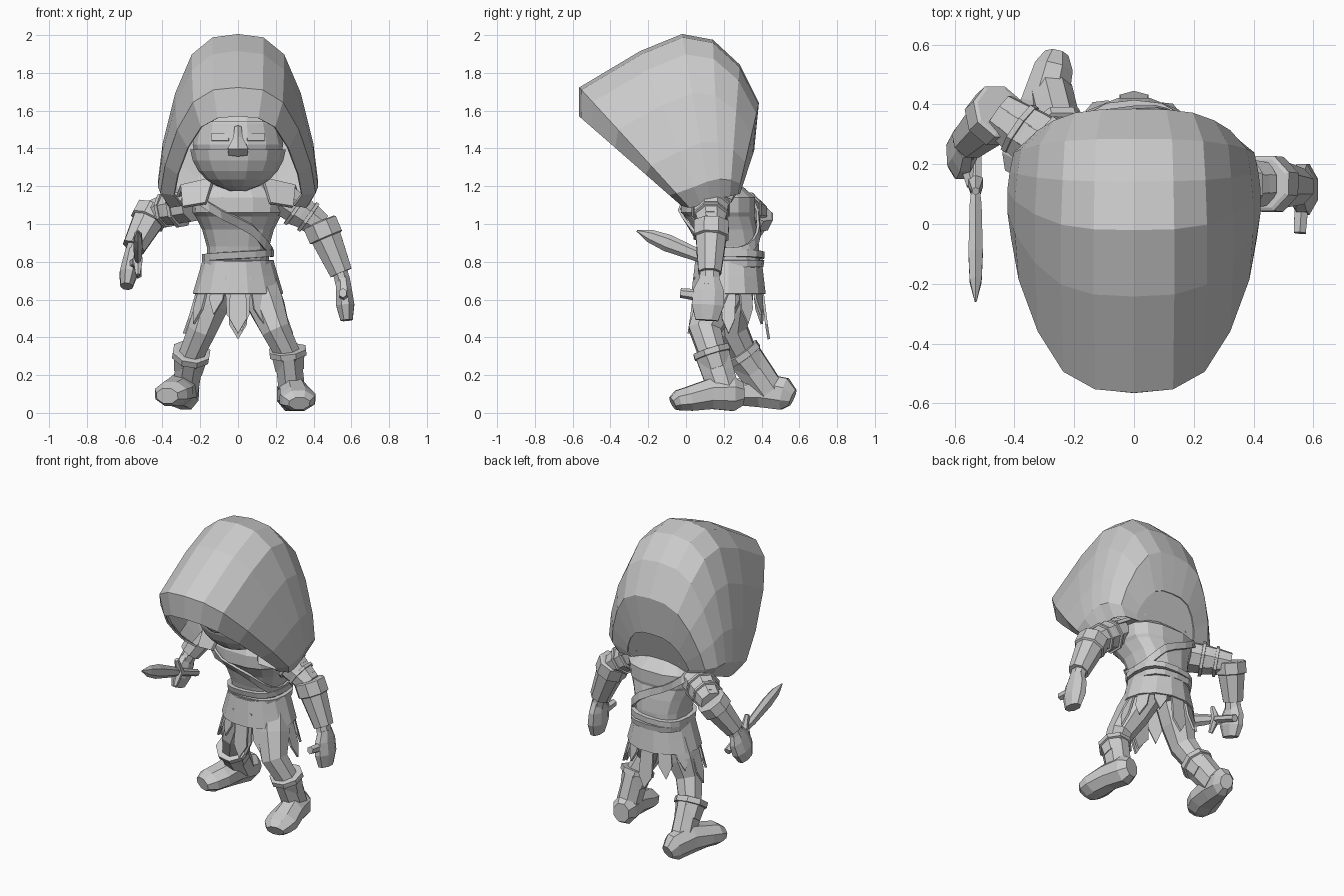
import bpy
import math
from mathutils import Vector as V

if "Cube" in bpy.data.objects:
    bpy.data.objects.remove(bpy.data.objects["Cube"])

GREY = bpy.data.materials.new("plain_grey")
GREY.use_nodes = True
GREY.diffuse_color = (0.6, 0.6, 0.6, 1)
GREY.node_tree.nodes["Principled BSDF"].inputs["Base Color"].default_value = (0.6, 0.6, 0.6, 1)


def make(name, verts, faces, thick=0):
    mesh = bpy.data.meshes.new(name)
    mesh.from_pydata([tuple(v) for v in verts], [], faces)
    mesh.materials.append(GREY)
    obj = bpy.data.objects.new(name, mesh)
    bpy.context.collection.objects.link(obj)
    if thick:
        mod = obj.modifiers.new("thickness", "SOLIDIFY")
        mod.thickness, mod.offset = thick, 0
    return obj


def loft(name, rings, closed=True, caps=True, thick=0):
    """Skin a list of equal-length point loops."""
    n = len(rings[0])
    span = n if closed else n - 1
    faces = [(r * n + i, r * n + (i + 1) % n, (r + 1) * n + (i + 1) % n, (r + 1) * n + i)
             for r in range(len(rings) - 1) for i in range(span)]
    if caps:
        faces += [tuple(range(n))[::-1], tuple((len(rings) - 1) * n + i for i in range(n))]
    return make(name, [p for ring in rings for p in ring], faces, thick)


def tube(name, stations, n=8, ref=(0, 1, 0)):
    """Limb along stations (x, y, z, radius across, radius along ref)."""
    pts = [V(s[:3]) for s in stations]
    rings = []
    for i, s in enumerate(stations):
        tan = (pts[min(i + 1, len(pts) - 1)] - pts[max(i - 1, 0)]).normalized()
        side = tan.cross(V(ref)).normalized()
        up = side.cross(tan)
        k = 1 / math.cos(math.pi / n)
        angles = [(j + 0.5) * math.tau / n for j in range(n)]
        rings.append([pts[i] + side * s[3] * k * math.cos(a) + up * s[4] * k * math.sin(a)
                      for a in angles])
    return loft(name, rings)


def along(a, b, t):
    return V(a).lerp(V(b), t)


def cuff(name, a, b, ra, rb, lip=0.012):
    """Band with a raised rim between two points."""
    return tube(name, [(*along(a, b, t), r, r) for t, r in
                       ((0, ra), (0.02, ra + lip), (0.3, ra + lip), (0.32, ra), (1, rb))])


# Torso: height, centre y, half width, half depth
BODY = [(0.7, 0.24, 0.15, 0.13), (0.8, 0.24, 0.165, 0.15), (0.88, 0.23, 0.165, 0.16),
        (0.97, 0.21, 0.19, 0.17), (1.04, 0.18, 0.225, 0.185), (1.06, 0.17, 0.24, 0.2),
        (1.14, 0.17, 0.25, 0.2), (1.2, 0.15, 0.17, 0.15), (1.27, 0.1, 0.1, 0.1)]


def body_point(a, z, grow=0.0):
    """Point on the rounded-box torso surface."""
    for lo, hi in zip(BODY, BODY[1:]):
        if z <= hi[0]:
            break
    t = (z - lo[0]) / (hi[0] - lo[0])
    cy, w, d = (lo[k] + (hi[k] - lo[k]) * t for k in (1, 2, 3))
    bend = lambda v: math.copysign(abs(v) ** 0.75, v)
    return V(((w + grow) * bend(math.cos(a)), cy + (d + grow) * bend(math.sin(a)), z))


def turn(n):
    return [i * math.tau / n for i in range(n)]


loft("torso", [[body_point(a, row[0]) for a in turn(14)] for row in BODY])

# Belts, and the strap running from right shoulder to left hip
for name, z, tilt in (("belt_lower", 0.79, 0.0), ("belt_upper", 0.835, 0.012)):
    loft(name, [[body_point(a, z + dz + tilt * math.cos(a), g) for a in turn(16)]
                for dz, g in ((-0.02, 0), (-0.018, 0.025), (0.018, 0.025), (0.02, 0))], caps=False)
for name, sign in (("chest_strap", -1),):
    loft(name, [[body_point(a, 1.01 + sign * 0.16 * math.cos(a) + dz, 0.012) for a in turn(24)]
                for dz in (-0.025, 0.025)], caps=False, thick=0.015)

# Hood: arches fanned from the face rim to the back
ARCH = [(0, 0), (0.02, 0.13), (0.12, 0.235), (0.35, 0.32), (0.65, 0.385), (0.88, 0.41), (1, 0.36)]
FAN = [(-0.56, 1.57, -0.02, 1.1, 0.82), (-0.56, 1.72, 0.02, 1.09, 0.99),
       (-0.24, 1.91, 0.08, 1.1, 1.02), (-0.02, 2.0, 0.13, 1.12, 1.02),
       (0.14, 1.97, 0.18, 1.14, 1.0), (0.28, 1.84, 0.23, 1.15, 0.97),
       (0.38, 1.64, 0.27, 1.16, 0.83), (0.355, 1.39, 0.28, 1.16, 0.55)]
hood = []
for ty, tz, by, bz, k in FAN:
    half = [(x * k, ty + (by - ty) * s, tz + (bz - tz) * s) for s, x in ARCH]
    hood.append([(-x, y, z) for x, y, z in half[:0:-1]] + half)
n = len(hood[0])
shell = loft("hood", hood, closed=False, caps=False, thick=0.012)
make("hood_back", hood[-1], [tuple(range(n))])

# Head, face wrap, brow band, eyes and nose
def oval(name, c, r, lo, hi, rows=6, n=14):
    rings = []
    for j in range(rows + 1):
        e = lo + (hi - lo) * j / rows
        rings.append([(c[0] + r[0] * math.cos(e) * math.cos(a), c[1] + r[1] * math.cos(e) * math.sin(a),
                       c[2] + r[2] * math.sin(e)) for a in turn(n)])
    return loft(name, rings)


CENTRE = (0, -0.01, 1.42)
oval("head", CENTRE, (0.24, 0.21, 0.25), -1.4, 1.4)
oval("face_wrap", CENTRE, (0.255, 0.23, 0.245), -1.35, -0.1, 5)
oval("brow_band", CENTRE, (0.25, 0.22, 0.25), 0.5, 0.85, 1)
tube("nose", [(0, -0.2, 1.51, 0.018, 0.02), (0, -0.235, 1.45, 0.025, 0.03),
              (0, -0.25, 1.4, 0.055, 0.04), (0, -0.23, 1.37, 0.05, 0.02)], 6)
for side, s in (("left", 1), ("right", -1)):
    make(side + "_eye", [(s * x, y, z) for x, y, z in
         ((0.05, -0.215, 1.44), (0.14, -0.185, 1.44), (0.14, -0.175, 1.48), (0.05, -0.205, 1.48))],
         [(0, 1, 2, 3)], 0.008)
    # Collar flaps over the shoulders
    make(side + "_collar_flap", [(s * x, y, z) for x, y, z in
         ((0.13, 0.02, 1.24), (0.17, -0.03, 1.11), (0.29, 0.0, 1.09), (0.3, 0.08, 1.2),
          (0.33, 0.24, 1.12), (0.16, 0.3, 1.22))], [(0, 1, 2, 3), (0, 3, 4, 5)], 0.02)


# Arms: shoulder, elbow, wrist, finger end
def arm(side, shoulder, elbow, wrist, tip, thumb, ref):
    tube(side + "_upper_arm", [(*shoulder, 0.085, 0.1), (*along(shoulder, elbow, 0.5), 0.08, 0.09),
                               (*elbow, 0.065, 0.07)])
    for k, t in enumerate((0.3, 0.62)):
        cuff(f"{side}_sleeve_band_{k}", along(shoulder, elbow, t), along(shoulder, elbow, t + 0.25),
             0.09 - 0.012 * k, 0.08 - 0.01 * k)
    cuff(side + "_bracer", along(elbow, wrist, -0.08), along(elbow, wrist, 0.92), 0.08, 0.06)
    tube(side + "_wrist", [(*along(elbow, wrist, 0.85), 0.04, 0.05), (*along(wrist, tip, 0.2), 0.04, 0.055)])
    tube(side + "_hand", [(*along(wrist, tip, t), w, d) for t, w, d in
                          ((0, 0.035, 0.05), (0.3, 0.042, 0.08), (0.65, 0.048, 0.085), (1, 0.032, 0.06))], 8, ref)
    tube(side + "_thumb", [(*along(wrist, tip, 0.45), 0.025, 0.03),
                           (*thumb, 0.02, 0.022)], 6, (0, 0, 1))


arm("left", (0.24, 0.13, 1.13), (0.44, 0.135, 0.99), (0.555, 0.125, 0.72), (0.575, 0.11, 0.49),
    (0.555, -0.03, 0.635), (0, 1, 0))
arm("right", (-0.24, 0.22, 1.1), (-0.455, 0.37, 1.06), (-0.56, 0.27, 0.86), (-0.59, 0.21, 0.67),
    (-0.54, 0.13, 0.8), (0, 1, 0))

# Dagger in the right hand
def dagger_at(y):
    return (-0.53, y, 0.86 - 0.4 * y)


tube("dagger_blade", [(*dagger_at(y), w, h) for y, w, h in
                      ((0.13, 0.012, 0.02), (0.06, 0.02, 0.03), (-0.1, 0.024, 0.04),
                       (-0.19, 0.02, 0.03), (-0.26, 0.003, 0.004))], 6, (0, 0, 1))
tube("dagger_grip", [(*dagger_at(y), 0.02, 0.02) for y in (0.14, 0.32)], 6, (0, 0, 1))
tube("dagger_guard", [(-0.53, 0.11, 0.9, 0.012, 0.012), (-0.53, 0.14, 0.81, 0.025, 0.025),
                      (-0.53, 0.09, 0.73, 0.012, 0.012)], 6)

# Skirt: upper band and hanging pointed strips
def skirt_point(a, z, grow=0.0):
    f = (0.79 - z) / 0.37
    return V(((0.175 + 0.11 * f + grow) * math.cos(a), 0.225 + (0.165 + 0.045 * f + grow) * math.sin(a), z))


loft("skirt_band", [[skirt_point(a, z, 0.01) for a in turn(14)] for z in (0.8, 0.72, 0.63)],
     caps=False, thick=0.015)
for i, a in enumerate(turn(12)):
    tip = 0.42 + 0.05 * (i % 3) - 0.03 * (i == 3)
    w = 0.21
    make(f"skirt_strip_{i}", [skirt_point(a - w, 0.72), skirt_point(a + w, 0.72),
                              skirt_point(a + w * 0.85, tip + 0.08), skirt_point(a, tip),
                              skirt_point(a - w * 0.85, tip + 0.08)], [(0, 1, 2, 3, 4)], 0.014)
make("front_cloth", [(-0.07, 0.05, 0.72), (0.07, 0.05, 0.72), (0.06, 0.06, 0.52), (0.02, 0.06, 0.43),
                     (-0.06, 0.06, 0.52)], [(0, 1, 2, 3, 4)], 0.014)


# Legs and boots: hip, knee, boot cuff, ankle, then foot stations heel to toe
def leg(side, hip, knee, top, ankle, foot):
    tube(side + "_leg", [(*hip, 0.1, 0.11), (*along(hip, knee, 0.5), 0.095, 0.105),
                         (*knee, 0.075, 0.085), (*top, 0.065, 0.07)])
    tube(side + "_boot_shaft", [(*top, 0.07, 0.09), (*along(top, ankle, 0.5), 0.07, 0.085),
                                (*ankle, 0.07, 0.08)])
    cuff(side + "_boot_cuff", along(top, ankle, -0.15), along(top, ankle, 0.4), 0.085, 0.075)
    tube(side + "_foot", foot, 8, (0, 0, 1))


leg("left", (0.1, 0.22, 0.7), (0.2, 0.1, 0.44), (0.265, 0.14, 0.31), (0.285, 0.2, 0.12),
    [(0.27, 0.3, 0.1, 0.05, 0.06), (0.28, 0.25, 0.1, 0.075, 0.09), (0.3, 0.13, 0.1, 0.08, 0.08),
     (0.315, 0.02, 0.075, 0.095, 0.065), (0.32, -0.04, 0.065, 0.085, 0.055),
     (0.325, -0.07, 0.05, 0.055, 0.035)])
leg("right", (-0.1, 0.25, 0.7), (-0.19, 0.24, 0.44), (-0.25, 0.31, 0.3), (-0.28, 0.44, 0.12),
    [(-0.26, 0.565, 0.08, 0.04, 0.045), (-0.27, 0.52, 0.1, 0.065, 0.085), (-0.3, 0.4, 0.12, 0.08, 0.09),
     (-0.33, 0.28, 0.11, 0.095, 0.07), (-0.355, 0.21, 0.1, 0.09, 0.065),
     (-0.375, 0.16, 0.09, 0.06, 0.04)])
